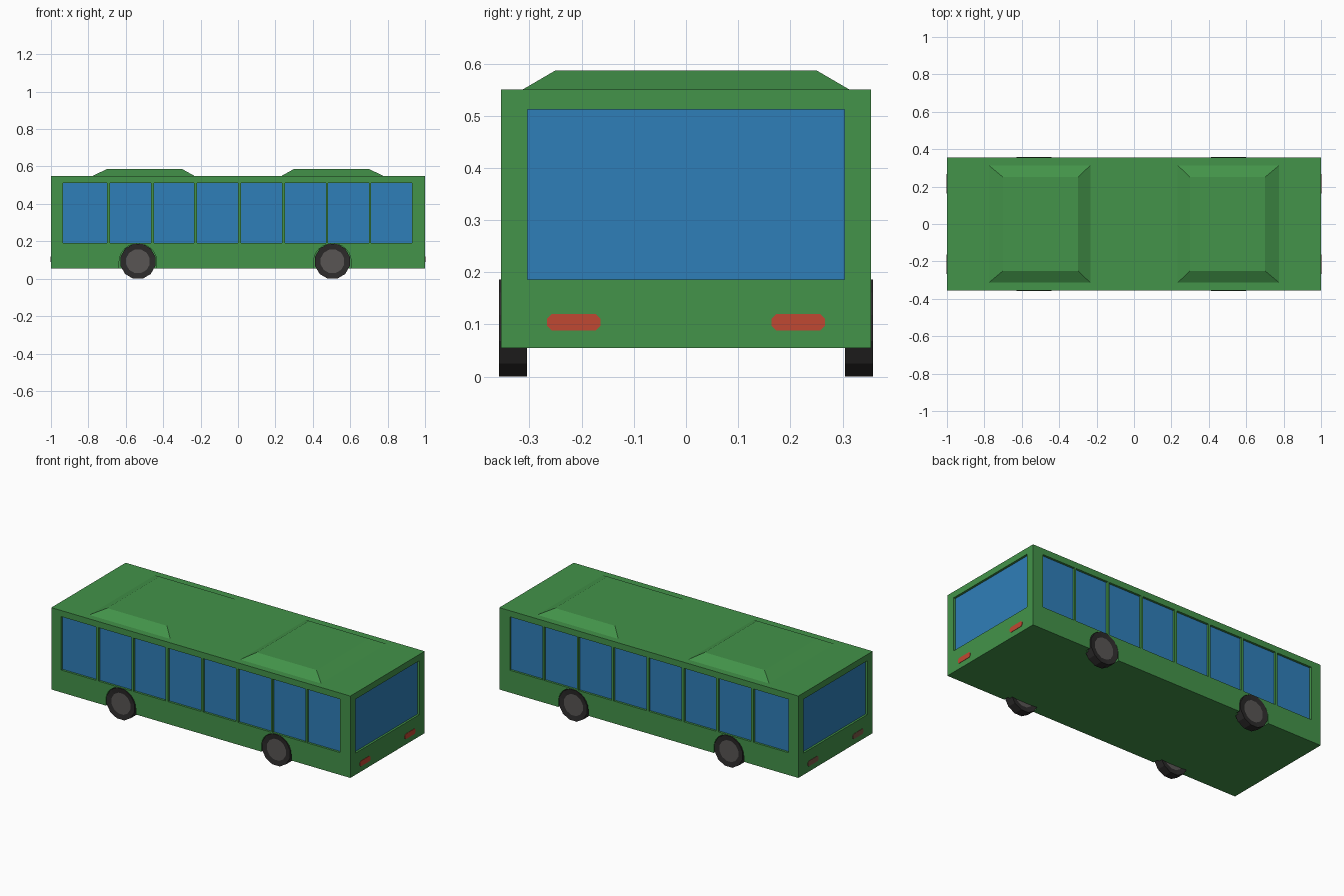
import bpy, bmesh, math
from mathutils import Matrix, Vector

if "Cube" in bpy.data.objects:
    bpy.data.objects.remove(bpy.data.objects["Cube"])


def material(name, rgb):
    m = bpy.data.materials.new(name)
    m.diffuse_color = (*rgb, 1)
    m.use_nodes = True
    m.node_tree.nodes["Principled BSDF"].inputs["Base Color"].default_value = m.diffuse_color
    return m


GREEN = material("green paint", (0.056, 0.292, 0.067))
BLUE = material("blue glass", (0.028, 0.209, 0.485))
RED = material("red lamp", (0.527, 0.065, 0.032))
DULL = material("dull lamp", (0.20, 0.10, 0.06))
TYRE = material("black rubber", (0.026, 0.024, 0.024))
HUB = material("grey hub", (0.098, 0.091, 0.087))

HX, HY = 1.0, 0.355           # body half length and half width
Z0, Z1 = 0.055, 0.55          # body bottom and roof
RECESS = 0.015
WHEELS = (-0.535, 0.505)
AXLE, RADIUS = 0.093, 0.093


def finish(bm, name, *mats):
    bmesh.ops.recalc_face_normals(bm, faces=bm.faces)
    me = bpy.data.meshes.new(name)
    bm.to_mesh(me)
    bm.free()
    for m in mats:
        me.materials.append(m)
    ob = bpy.data.objects.new(name, me)
    bpy.context.collection.objects.link(ob)
    return ob


def add_box(bm, lo, hi):
    lo, hi = Vector(lo), Vector(hi)
    bmesh.ops.create_cube(bm, size=1, matrix=Matrix.Translation((lo + hi) / 2)
                          @ Matrix.Diagonal((*(hi - lo), 1)))


def add_prism(bm, points, offset):
    face = bm.faces.new([bm.verts.new(p) for p in points])
    ext = bmesh.ops.extrude_face_region(bm, geom=[face])
    bmesh.ops.translate(bm, vec=offset,
                        verts=[v for v in ext["geom"] if isinstance(v, bmesh.types.BMVert)])
    return face


def window_boxes(bm, inner, outer):
    """Boxes for every window, from depth inner to depth outer (outward positive)."""
    edges = [(-0.935, -0.70), (-0.685, -0.465), (-0.45, -0.235), (-0.22, 0.0),
             (0.015, 0.235), (0.25, 0.47), (0.48, 0.70), (0.71, 0.93)]
    for s in (-1, 1):
        a, b = sorted((s * (HY + inner), s * (HY + outer)))
        for x0, x1 in edges:
            add_box(bm, (x0, a, 0.19), (x1, b, 0.513))
        a, b = sorted((s * (HX + inner), s * (HX + outer)))
        add_box(bm, (a, -0.304, 0.186), (b, 0.304, 0.512))


# Body shell with recessed windows and wheel arches
bm = bmesh.new()
add_box(bm, (-HX, -HY, Z0), (HX, HY, Z1))
body = finish(bm, "body", GREEN)

bm = bmesh.new()
window_boxes(bm, -RECESS, 0.05)
for s in (-1, 1):
    for x in WHEELS:
        arc = [math.radians(t) for t in range(0, 181, 15)]
        pts = [(x + 0.1 * math.cos(t), s * (HY - 0.03), AXLE + 0.095 * math.sin(t)) for t in arc]
        pts = [(x + 0.1, s * (HY - 0.03), 0.0)] + pts + [(x - 0.1, s * (HY - 0.03), 0.0)]
        add_prism(bm, pts, (0, s * 0.08, 0))
cutter = finish(bm, "opening_cutter", GREEN)
cutter.hide_render = True
mod = body.modifiers.new("openings", "BOOLEAN")
mod.operation, mod.solver, mod.object = "DIFFERENCE", "EXACT", cutter
deps = bpy.context.evaluated_depsgraph_get()
cut_mesh = bpy.data.meshes.new_from_object(body.evaluated_get(deps))
body.modifiers.clear()
body.data = cut_mesh
bpy.data.objects.remove(cutter)

# Window panes
bm = bmesh.new()
window_boxes(bm, -RECESS - 0.004, -RECESS + 0.002)
finish(bm, "windows", BLUE)

# Roof pods with sloped sides
for s, name in ((-1, "roof_pod_left"), (1, "roof_pod_right")):
    bm = bmesh.new()
    add_box(bm, (s * 0.505 - 0.275, -0.317, Z1 - 0.002), (s * 0.505 + 0.275, 0.317, 0.587))
    for v in bm.verts:
        if v.co.z > 0.57:
            v.co.x = s * 0.5 + math.copysign(0.2, v.co.x - s * 0.505)
            v.co.y = math.copysign(0.25, v.co.y)
    finish(bm, name, GREEN)

# Lamps on both ends
for s, name, mat in ((1, "rear_lamps", RED), (-1, "front_lamps", DULL)):
    bm = bmesh.new()
    for cy in (-0.215, 0.215):
        outline = [(0.051, 0.007), (0.042, 0.016), (-0.042, 0.016), (-0.051, 0.007),
                   (-0.051, -0.007), (-0.042, -0.016), (0.042, -0.016), (0.051, -0.007)]
        add_prism(bm, [(s * (HX - 0.004), cy + y, 0.104 + z) for y, z in outline],
                  (s * 0.006, 0, 0))
    finish(bm, name, mat)

# Wheels: twelve-sided tyres with inset hubs on both faces
for s, side in ((-1, "front"), (1, "back")):
    for x, end in zip(WHEELS, ("left", "right")):
        bm = bmesh.new()
        place = Matrix.Translation((x, s * 0.3315, AXLE)) @ Matrix.Rotation(math.pi / 2, 4, "X") \
            @ Matrix.Rotation(math.pi / 12, 4, "Z")
        r = RADIUS / math.cos(math.pi / 12)
        bmesh.ops.create_cone(bm, cap_ends=True, segments=12, radius1=r, radius2=r,
                              depth=0.053, matrix=place)
        caps = [f for f in bm.faces if len(f.verts) == 12]
        bmesh.ops.inset_individual(bm, faces=caps, thickness=0.031, depth=-0.004)
        for f in caps:
            f.material_index = 1
        finish(bm, f"{side}_{end}_wheel", TYRE, HUB)
